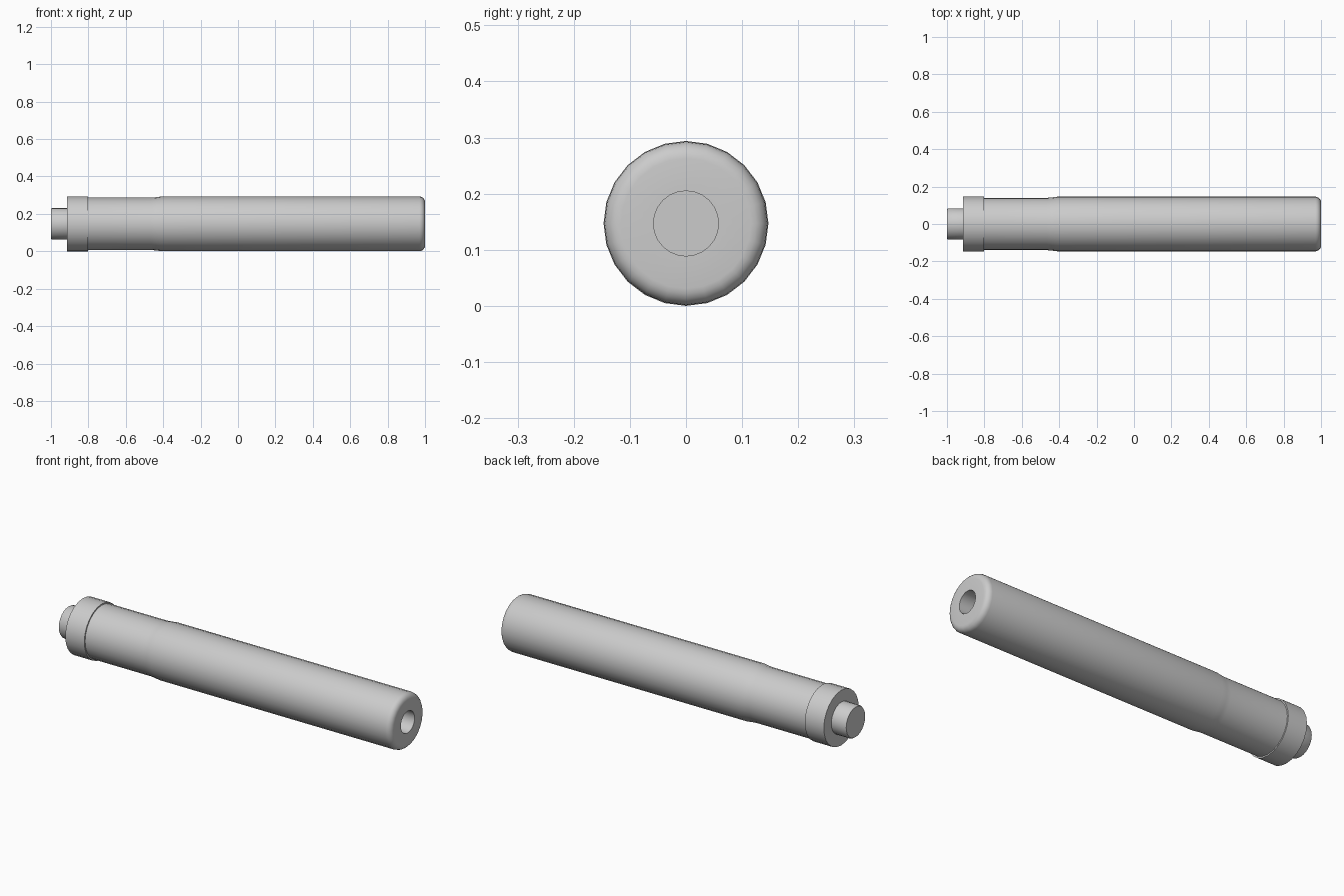
import bpy, bmesh, math
from mathutils import Matrix

if "Cube" in bpy.data.objects:
    bpy.data.objects.remove(bpy.data.objects["Cube"])

SIDES = 24
AXIS_Z = 0.147


def lathe(name, profile):
    """Revolve (x, radius) points around the long axis; radius 0 ends become a cap."""
    bm = bmesh.new()
    rings = []
    for x, r in profile:
        if r == 0:
            rings.append([bm.verts.new((x, 0, AXIS_Z))] * SIDES)
        else:
            angles = [2 * math.pi * i / SIDES for i in range(SIDES)]
            rings.append([bm.verts.new((x, r * math.cos(a), AXIS_Z + r * math.sin(a)))
                          for a in angles])
    for a, b in zip(rings, rings[1:]):
        for i in range(SIDES):
            j = (i + 1) % SIDES
            corners = list(dict.fromkeys((a[i], a[j], b[j], b[i])))
            bm.faces.new(corners)
    bmesh.ops.recalc_face_normals(bm, faces=bm.faces)
    mesh = bpy.data.meshes.new(name)
    bm.to_mesh(mesh)
    bm.free()
    obj = bpy.data.objects.new(name, mesh)
    bpy.context.collection.objects.link(obj)
    bpy.ops.object.select_all(action='DESELECT')
    obj.select_set(True)
    bpy.context.view_layer.objects.active = obj
    bpy.ops.object.shade_smooth_by_angle(angle=math.radians(35))
    return obj


# Main tube: slim neck, flare, rounded front rim and blind bore
R, B = 0.146, 0.03
rim = [(1 - B + B * math.sin(t), R - B + B * math.cos(t))
       for t in (math.pi / 2 * k / 5 for k in range(6))]
lathe("tube", [(-0.82, 0), (-0.82, 0.140), (-0.465, 0.140), (-0.44, 0.142), (-0.41, R)]
      + rim + [(1.0, 0.058), (0.7, 0.058), (0.7, 0)])

# Collar at the rear of the tube
lathe("collar", [(-0.915, 0), (-0.915, 0.147), (-0.803, 0.147), (-0.803, 0)])

# Mounting stub
lathe("mount_stub", [(-1.0, 0), (-1.0, 0.08), (-0.994, 0.084), (-0.91, 0.084), (-0.91, 0)])
